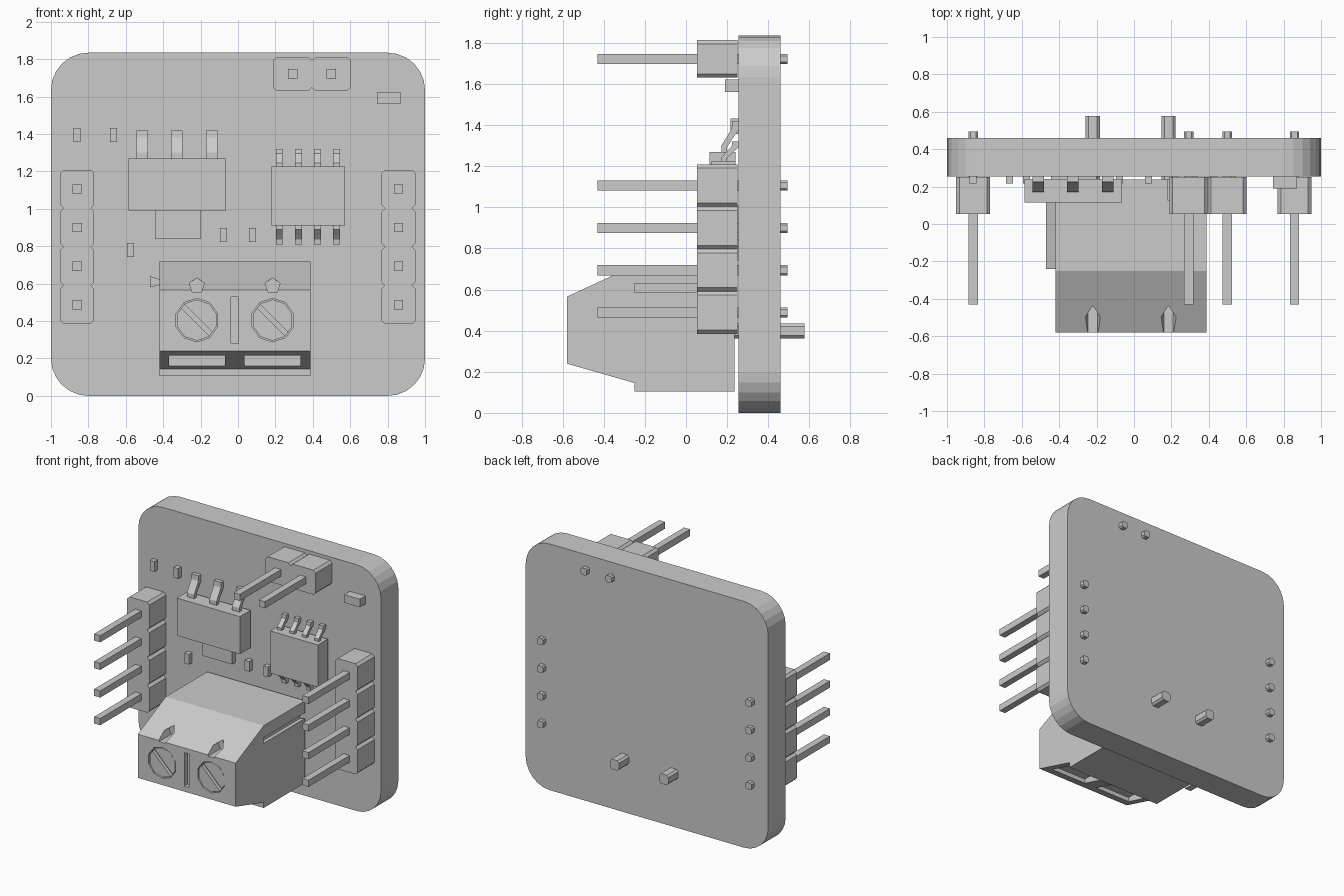
import bpy, bmesh, math
from mathutils import Vector

cube = bpy.data.objects.get("Cube")
if cube:
    bpy.data.objects.remove(cube, do_unlink=True)

grey = bpy.data.materials.new("plain grey")
grey.use_nodes = True
colour = (0.6, 0.6, 0.6, 1)
grey.diffuse_color = colour
grey.node_tree.nodes["Principled BSDF"].inputs["Base Color"].default_value = colour

BOARD_FRONT, BOARD_BACK = 0.255, 0.46


def prisms(name, axis, parts):
    """One object from several (outline, start, end) extrusions along x, y or z."""
    bm = bmesh.new()
    for pts, a, b in parts:
        def place(p, t):
            u, v = p
            return {"x": (t, u, v), "y": (u, t, v), "z": (u, v, t)}[axis]
        low = [bm.verts.new(place(p, a)) for p in pts]
        high = [bm.verts.new(place(p, b)) for p in pts]
        bm.faces.new(low)
        bm.faces.new(high)
        for i in range(len(pts)):
            j = (i + 1) % len(pts)
            bm.faces.new((low[i], low[j], high[j], high[i]))
    bmesh.ops.recalc_face_normals(bm, faces=bm.faces)
    mesh = bpy.data.meshes.new(name)
    bm.to_mesh(mesh)
    bm.free()
    mesh.materials.append(grey)
    ob = bpy.data.objects.new(name, mesh)
    bpy.context.collection.objects.link(ob)
    return ob


def rect(cx, cy, w, h, angle=0):
    c, s = math.cos(angle), math.sin(angle)
    corners = [(-w / 2, -h / 2), (w / 2, -h / 2), (w / 2, h / 2), (-w / 2, h / 2)]
    return [(cx + x * c - y * s, cy + x * s + y * c) for x, y in corners]


def chamfered(cx, cy, w, h, c):
    x, y = w / 2, h / 2
    pts = [(-x + c, -y), (x - c, -y), (x, -y + c), (x, y - c),
           (x - c, y), (-x + c, y), (-x, y - c), (-x, -y + c)]
    return [(cx + u, cy + v) for u, v in pts]


def ngon(cx, cy, r, n):
    return [(cx + r * math.sin(math.tau * i / n), cy + r * math.cos(math.tau * i / n))
            for i in range(n)]


def cut(ob, cutter):
    cutter.hide_render = True
    mod = ob.modifiers.new("cut", "BOOLEAN")
    mod.operation = "DIFFERENCE"
    mod.solver = "EXACT"
    mod.object = cutter
    bpy.context.view_layer.objects.active = ob
    bpy.ops.object.modifier_apply(modifier=mod.name)
    bpy.data.objects.remove(cutter, do_unlink=True)


# Circuit board with rounded corners
W, H, R, STEPS = 1.0, 1.835, 0.2, 6
outline = []
for k, (cx, cz) in enumerate([(W - R, H - R), (R - W, H - R), (R - W, R), (W - R, R)]):
    for i in range(STEPS + 1):
        a = math.pi / 2 * (k + i / STEPS)
        outline.append((cx + R * math.cos(a), cz + R * math.sin(a)))
prisms("circuit_board", "y", [(outline, BOARD_FRONT, BOARD_BACK)])


# Pin headers: chamfered housing blocks with long square pins
def header(name, centres):
    pitch = 0.206
    tall = centres[0][0] == centres[-1][0]
    size = (0.182, pitch) if tall else (pitch, 0.182)
    prisms(name + "_housing", "y",
           [(chamfered(x, z, *size, 0.018), 0.054, 0.25) for x, z in centres])
    pins = []
    for x, z in centres:
        pins.append((rect(x, z, 0.05, 0.05), -0.43, 0.28))
        pins.append((chamfered(x, z, 0.05, 0.05, 0.01), 0.44, 0.495))
    prisms(name + "_pins", "y", pins)


rows = [0.488 + 0.206 * i for i in range(4)]
header("right_header", [(-0.86, z) for z in rows])
header("left_header", [(0.858, z) for z in rows])
header("top_header", [(0.292, 1.722), (0.498, 1.722)])


# Gull-wing leads running from a chip body down to the board
def leads(name, xs, width, z, reach):
    profile = [(0.172, -0.1), (0.172, 0.2), (0.2, 0.5), (0.222, 0.75), (0.225, 1),
               (0.258, 1), (0.255, 0.7), (0.225, 0.42), (0.2, 0.15), (0.2, -0.1)]
    pts = [(y, z + t * reach) for y, t in profile]
    prisms(name, "x", [(pts, x - width / 2, x + width / 2) for x in xs])


# Voltage regulator
prisms("regulator_body", "y", [(rect(-0.325, 1.13, 0.52, 0.28), 0.115, 0.24)])
prisms("regulator_tab", "y", [(rect(-0.322, 0.925, 0.245, 0.17), 0.215, 0.258)])
leads("regulator_leads", [-0.512, -0.327, -0.14], 0.06, 1.27, 0.15)

# Eight-lead chip
prisms("chip_body", "y", [(rect(0.376, 1.068, 0.392, 0.315), 0.125, 0.24)])
chip_xs = [0.221 + 0.102 * i for i in range(4)]
leads("chip_upper_leads", chip_xs, 0.036, 1.225, 0.095)
leads("chip_lower_leads", chip_xs, 0.036, 0.91, -0.1)

# Small surface-mount parts
small = [(-0.86, 1.395), (-0.665, 1.395), (-0.575, 0.78), (-0.078, 0.86), (0.077, 0.86)]
prisms("small_resistors", "y",
       [(rect(x, z, 0.038, 0.076), 0.217, 0.258) for x, z in small])
prisms("large_resistor", "y", [(rect(0.807, 1.592, 0.13, 0.06), 0.19, 0.258)])

# Screw terminal block
side = [(0.237, 0.105), (-0.25, 0.105), (-0.25, 0.145), (-0.58, 0.24),
        (-0.58, 0.565), (-0.25, 0.718), (0.237, 0.718)]
block = prisms("terminal_block", "x", [(side, -0.42, 0.387)])
poles = [-0.22, 0.185]
SCREW_Z = 0.405
holes = [(rect(-0.017, SCREW_Z, 0.04, 0.25), -0.7, -0.54)]
for x in poles:
    holes.append((ngon(x, SCREW_Z, 0.116, 10), -0.7, -0.53))
    holes.append((ngon(x, 0.59, 0.042, 5), -0.7, -0.44))
cut(block, prisms("front_cutter", "y", holes))
cut(block, prisms("wire_cutter", "z",
                  [(rect(x, -0.4, 0.3, 0.2), 0.0, 0.25) for x in poles]))

# Dovetail groove on one side and matching tongue on the other
cut(block, prisms("groove_cutter", "y",
                  [([(0.345, 0.575), (0.4, 0.59), (0.4, 0.625), (0.345, 0.64)], -0.25, 0.3)]))
prisms("terminal_tongue", "y",
       [([(-0.41, 0.595), (-0.41, 0.62), (-0.47, 0.64), (-0.47, 0.58)], -0.24, 0.237)])

# Slotted screws
screws = prisms("terminal_screws", "y",
                [(ngon(x, SCREW_Z, 0.11, 10), -0.575, -0.52) for x in poles])
cut(screws, prisms("slot_cutter", "y",
                   [(rect(x, SCREW_Z, 0.3, 0.025, -math.pi / 4), -0.7, -0.55) for x in poles]))

# Terminal legs through the board
prisms("terminal_legs", "y",
       [(chamfered(x, 0.398, 0.076, 0.074, 0.015), 0.2, 0.577) for x in poles])
